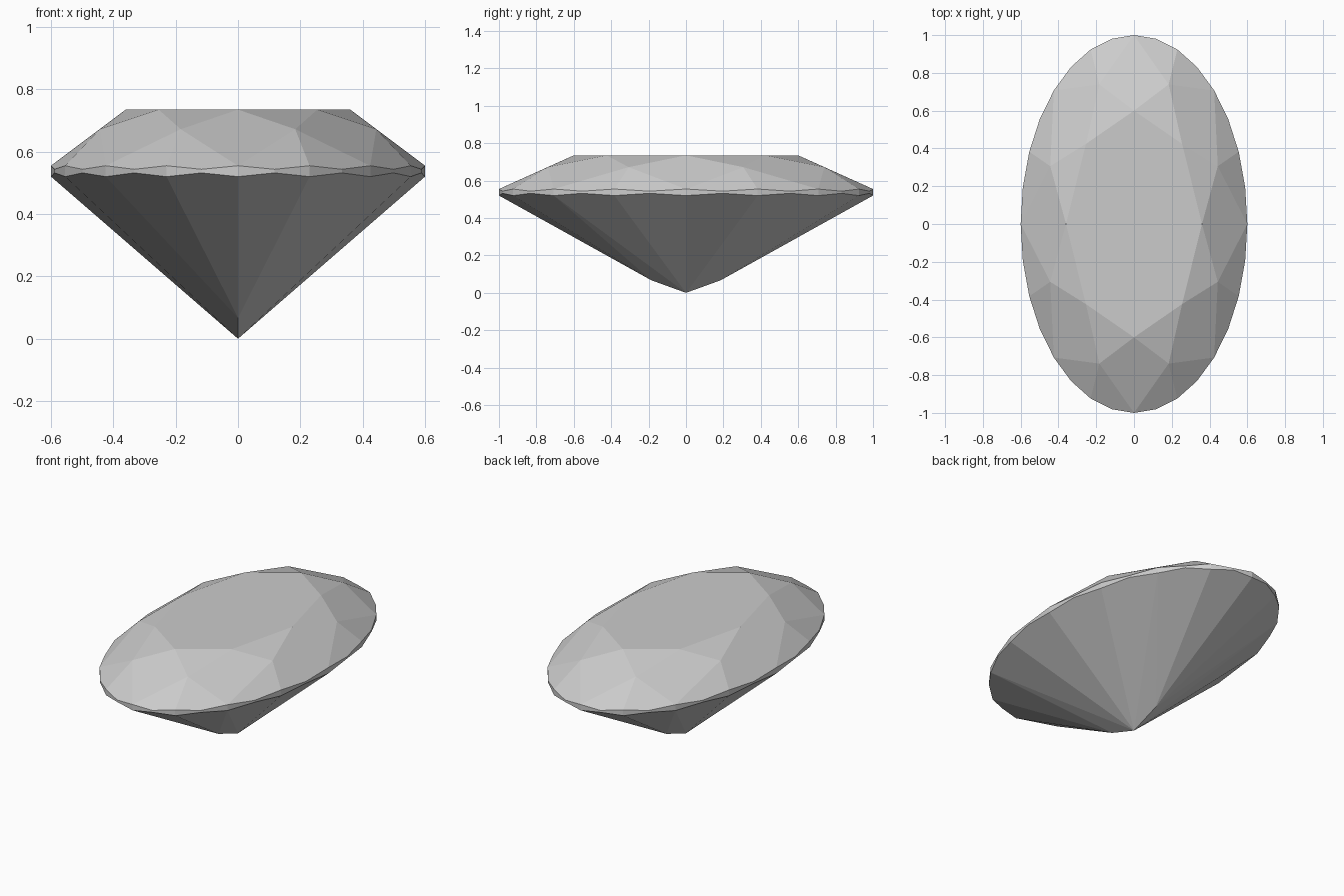
import bpy, bmesh
from math import sin, cos, pi

if "Cube" in bpy.data.objects:
    bpy.data.objects.remove(bpy.data.objects["Cube"])

WIDTH = 0.6  # oval: x is squeezed against y

bm = bmesh.new()


def ring(count, radius, heights, start=0.0):
    """Oval ring of vertices, counted counter-clockwise from +x."""
    verts = []
    for i in range(count):
        a = start + 2 * pi * i / count
        verts.append(bm.verts.new((WIDTH * radius * cos(a), radius * sin(a),
                                   heights[i % len(heights)])))
    return verts


# Rings from top to bottom; the girdle edges are scalloped
table = ring(8, 0.6, [0.735])
mids = ring(8, 0.8, [0.672], pi / 8)
upper = ring(32, 1.0, [0.555, 0.5435])
lower = ring(32, 1.0, [0.52, 0.532])

# Keel: culet point and one raised point towards each end
culet = bm.verts.new((0, 0, 0))
keel_back = bm.verts.new((0, 0.185, 0.067))
keel_front = bm.verts.new((0, -0.185, 0.067))

# Crown: table, star, kite and upper girdle facets
bm.faces.new(table)
for k in range(8):
    n = (k + 1) % 8
    g = [upper[(4 * k + j) % 32] for j in range(5)]
    bm.faces.new((table[k], mids[k], table[n]))
    bm.faces.new((table[k], mids[k - 1], g[0], mids[k]))
    bm.faces.new((mids[k], g[0], g[1], g[2]))
    bm.faces.new((mids[k], g[2], g[3], g[4]))

# Girdle band
for i in range(32):
    n = (i + 1) % 32
    bm.faces.new((upper[i], lower[i], lower[n], upper[n]))

# Pavilion: side facets run to the culet, end facets to the keel points
for k in range(16):
    apex = keel_back if 2 <= k < 6 else keel_front if 10 <= k < 14 else culet
    a, b, c = (lower[(2 * k + j) % 32] for j in range(3))
    bm.faces.new((apex, c, b, a))
for keel, (a, b) in ((keel_back, (4, 12)), (keel_front, (20, 28))):
    bm.faces.new((culet, keel, lower[a]))
    bm.faces.new((culet, lower[b], keel))

bmesh.ops.recalc_face_normals(bm, faces=bm.faces[:])
mesh = bpy.data.meshes.new("oval_gem")
bm.to_mesh(mesh)
bm.free()
gem = bpy.data.objects.new("oval_gem", mesh)
bpy.context.collection.objects.link(gem)
